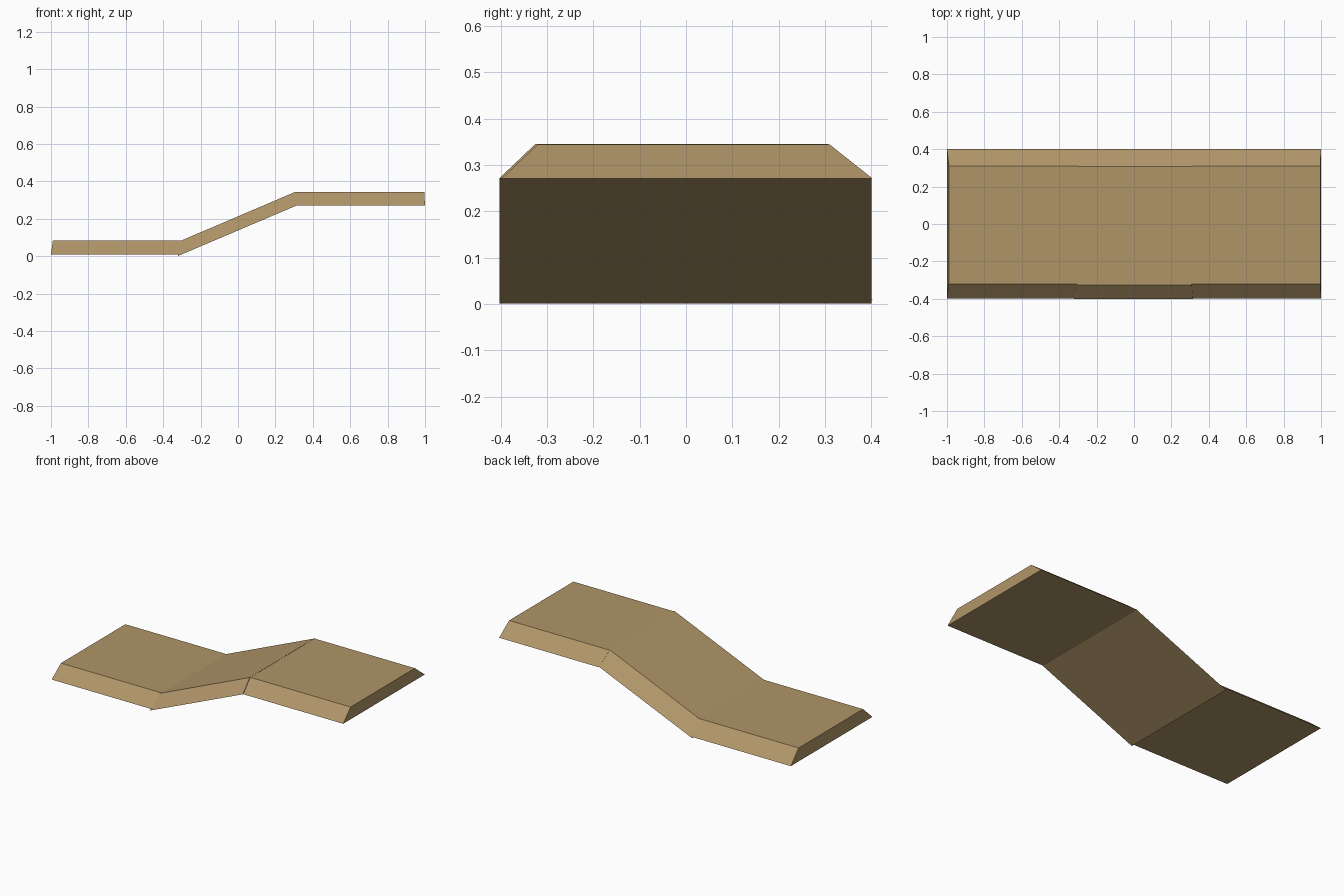
import bpy, bmesh

if "Cube" in bpy.data.objects:
    bpy.data.objects.remove(bpy.data.objects["Cube"])

wood = bpy.data.materials.new("tan wood")
wood.diffuse_color = (0.434, 0.301, 0.141, 1.0)
wood.use_nodes = True
wood.node_tree.nodes["Principled BSDF"].inputs["Base Color"].default_value = wood.diffuse_color


def plank(name, bottom, top, y_bottom, y_top):
    """Flat board with sloped long sides; bottom/top are ((x, z), (x, z)) from left to right."""
    bm = bmesh.new()
    rings = []
    for i in (0, 1):
        (xb, zb), (xt, zt) = bottom[i], top[i]
        rings.append([bm.verts.new(p) for p in (
            (xb, y_bottom[0], zb), (xb, y_bottom[1], zb),
            (xt, y_top[1], zt), (xt, y_top[0], zt))])
    a, b = rings
    for i in range(4):
        j = (i + 1) % 4
        bm.faces.new((a[i], a[j], b[j], b[i]))
    bm.faces.new(a)
    bm.faces.new(b)
    bmesh.ops.recalc_face_normals(bm, faces=bm.faces)
    mesh = bpy.data.meshes.new(name)
    bm.to_mesh(mesh)
    bm.free()
    mesh.materials.append(wood)
    obj = bpy.data.objects.new(name, mesh)
    bpy.context.collection.objects.link(obj)
    return obj


# Low landing on the left
plank("lower_landing",
      ((-1.0, 0.01), (-0.315, 0.01)), ((-0.99, 0.085), (-0.30, 0.085)),
      (-0.397, 0.402), (-0.32, 0.311))

# Sloping board joining both levels
plank("ramp",
      ((-0.322, 0.001), (0.315, 0.272)), ((-0.308, 0.082), (0.308, 0.345)),
      (-0.402, 0.400), (-0.325, 0.307))

# High landing on the right
plank("upper_landing",
      ((0.315, 0.271), (1.0, 0.271)), ((0.308, 0.344), (0.996, 0.344)),
      (-0.398, 0.402), (-0.32, 0.310))
